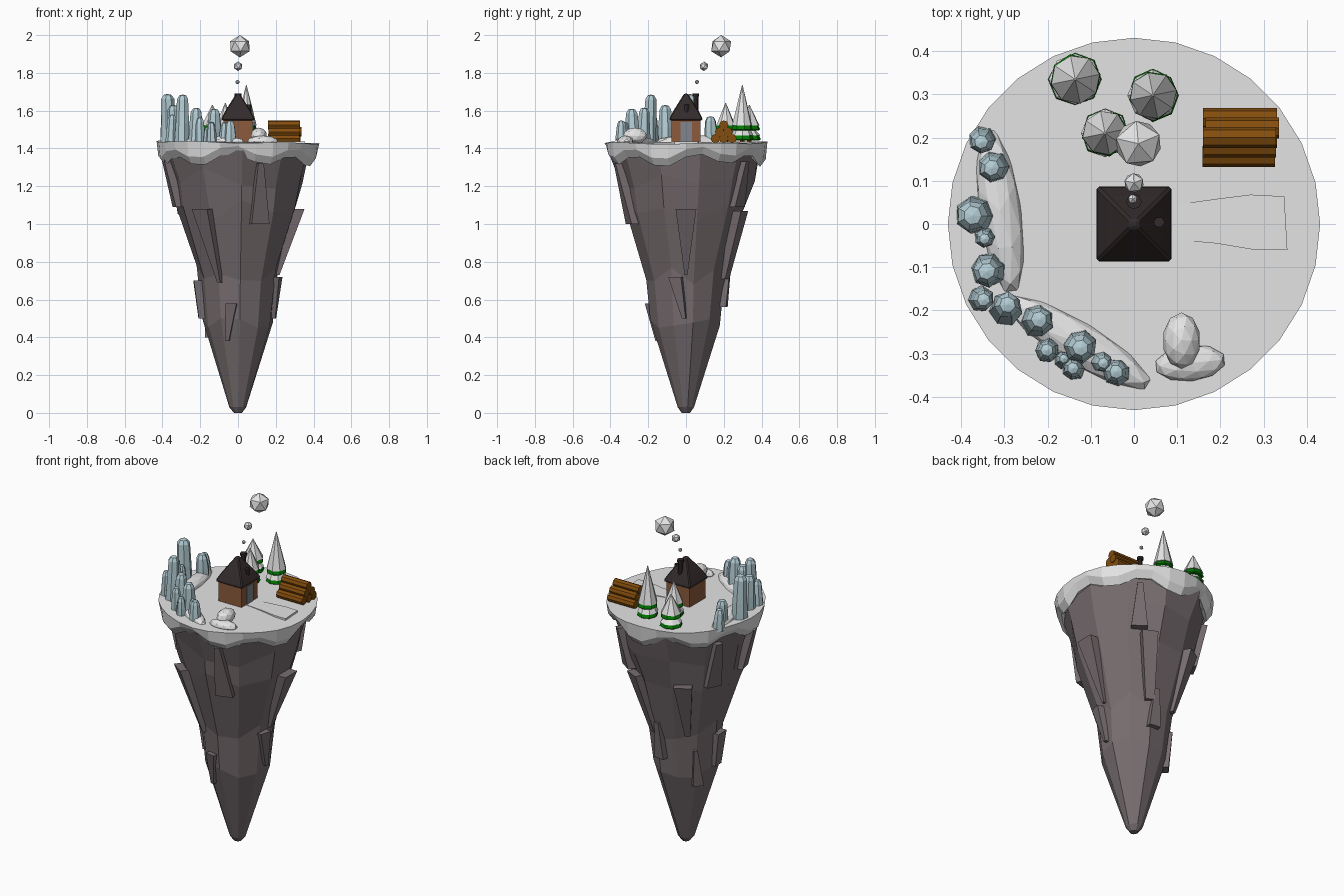
import bpy, bmesh, math, random
from mathutils import Vector, Matrix

if "Cube" in bpy.data.objects:
    bpy.data.objects.remove(bpy.data.objects["Cube"])

random.seed(4)
TOP = 1.43  # height of the snowy ground


def material(name, r, g, b):
    m = bpy.data.materials.new(name)
    m.diffuse_color = (r, g, b, 1)
    m.use_nodes = True
    m.node_tree.nodes["Principled BSDF"].inputs["Base Color"].default_value = m.diffuse_color
    return m


SNOW = material("snow", .78, .78, .78)
ROCK = material("rock", .185, .153, .16)
ICE = material("ice", .46, .62, .67)
ROOF = material("dark roof", .034, .024, .024)
WALL = material("wall brown", .265, .105, .045)
LOG = material("log brown", .23, .075, .004)
GREEN = material("pine green", 0, .2, 0)
DOOR = material("door grey", .22, .24, .27)


def finish(name, bm, mat):
    bmesh.ops.recalc_face_normals(bm, faces=bm.faces)
    me = bpy.data.meshes.new(name)
    bm.to_mesh(me)
    bm.free()
    me.materials.append(mat)
    ob = bpy.data.objects.new(name, me)
    bpy.context.collection.objects.link(ob)
    return ob


def loft(name, rings, mat, cap=True):
    """Skin a list of equal-length point rings."""
    bm = bmesh.new()
    vs = [[bm.verts.new(p) for p in ring] for ring in rings]
    n = len(vs[0])
    for a, b in zip(vs, vs[1:]):
        for i in range(n):
            bm.faces.new((a[i], a[(i + 1) % n], b[(i + 1) % n], b[i]))
    if cap:
        bm.faces.new(vs[0])
        bm.faces.new(vs[-1])
    return finish(name, bm, mat)


def lathe(name, profile, sides, loc, mat, turn=0.0, lean=(0, 0), jitter=0.0):
    rings = []
    for r, z in profile:
        ring = []
        for i in range(sides):
            a = turn + math.tau * i / sides
            q = r * (1 + random.uniform(-jitter, jitter))
            ring.append((loc[0] + q * math.cos(a) + lean[0] * z,
                         loc[1] + q * math.sin(a) + lean[1] * z, loc[2] + z))
        rings.append(ring)
    return loft(name, rings, mat)


def box(name, x, y, z, mat):
    rings = [[(x[0], y[0], h), (x[1], y[0], h), (x[1], y[1], h), (x[0], y[1], h)] for h in z]
    return loft(name, rings, mat)


def blob(name, loc, size, mat, turn=0.0, sub=1):
    bm = bmesh.new()
    bmesh.ops.create_icosphere(bm, subdivisions=sub, radius=1)
    m = Matrix.Translation(loc) @ Matrix.Rotation(turn, 4, 'Z') @ Matrix.Diagonal((*size, 1))
    bmesh.ops.transform(bm, matrix=m, verts=bm.verts)
    return finish(name, bm, mat)


# Hanging rock cone with uneven facets
PROFILE = [(.022, 0), (.045, .03), (.18, .45), (.208, .72), (.31, 1.07), (.365, 1.24), (.40, 1.39)]


def rock_radius(z):
    for (r0, z0), (r1, z1) in zip(PROFILE, PROFILE[1:]):
        if z <= z1:
            return r0 + (r1 - r0) * (z - z0) / (z1 - z0)
    return PROFILE[-1][0]


rings = []
for r, z in PROFILE:
    ring = []
    for i in range(11):
        a = .2 + math.tau * i / 11
        zz = z + (random.uniform(-.06, .06) if .2 < z < 1.3 else 0)
        q = rock_radius(zz) * random.uniform(.96, 1.04)
        ring.append((q * math.cos(a), q * math.sin(a), zz))
    rings.append(ring)
loft("rock_cone", rings, ROCK)

# Rock slabs leaning on the cone: angle, bottom z, top z, bottom width, top width, shift
SHARDS = [(-126, .69, 1.08, .02, .10, .03), (-72, 1.0, 1.32, .10, .03, .02),
          (0, .73, 1.08, .015, .11, 0), (-167, 1.09, 1.37, .08, .05, 0),
          (65, .71, 1.07, .05, .09, .03), (-15, .5, .72, .02, .07, .04),
          (82, .56, .78, .07, .03, 0), (182, .5, .70, .06, .08, 0),
          (-100, .38, .58, .02, .06, -.03), (55, 1.09, 1.33, .09, .03, 0),
          (122, .72, 1.06, .03, .10, .02), (152, 1.05, 1.33, .09, .04, 0),
          (140, .4, .62, .06, .02, .02)]
for i, (deg, z0, z1, w0, w1, shift) in enumerate(SHARDS):
    a = math.radians(deg)
    out = Vector((math.cos(a), math.sin(a), 0))
    side = Vector((-out.y, out.x, 0))
    rings = []
    for z, w, s in ((z0, w0, shift), (z1, w1, 0)):
        c = out * rock_radius(z) + Vector((0, 0, z))
        rings.append([c + out * d + side * (k * w / 2 + s)
                      for d, k in ((-.05, -1), (.004 + w * .32, -1), (.004 + w * .32, 1), (-.05, 1))])
    loft("rock_slab_%d" % i, rings, ROCK)

# Snow cap with a wavy lower edge
N = 28
cap = [[], [], [], []]
for i in range(N):
    a = math.tau * i / N
    c, s = math.cos(a), math.sin(a)
    drip = 1.338 + .03 * math.sin(7 * a + .6) + .01 * math.sin(3 * a)
    for ring, (r, z) in zip(cap, ((.35, 1.375), (.392, drip), (.422, drip + .04),
                                  (.431, TOP + .002 - .006 * c + .004 * math.sin(5 * a)))):
        ring.append((r * c, r * s, z))
loft("snow_cap", cap, SNOW)

# Hut: walls, roof, door, chimney
box("hut_walls", (-.076, .076), (-.076, .076), (TOP - .01, 1.56), WALL)
R2 = math.sqrt(2)
roof = lathe("hut_roof", [(r * R2, z) for r, z in
             ((.085, 1.548), (.088, 1.558), (.066, 1.6), (.01, 1.69))],
             4, (0, 0, 0), ROOF, turn=math.pi / 4)
bev = roof.modifiers.new("soft_edges", 'BEVEL')
bev.width = .006
bev.segments = 1
box("hut_door", (.074, .081), (-.03, .032), (TOP, 1.54), DOOR)
lathe("chimney", [(.013, 1.58), (.013, 1.675), (.018, 1.676), (.018, 1.692)], 8, (0, .052, 0), ROOF)
lathe("roof_vent", [(.013, 1.58), (.013, 1.632)], 6, (.058, .004, 0), ROOF)

# Smoke puffs
for i, (x, y, z, r) in enumerate(((.01, .186, 1.941, .059), (0, .095, 1.835, .025), (-.003, .058, 1.752, .012))):
    blob("smoke_puff_%d" % i, (x, y, z), (r, r, r), SNOW, turn=.4)

# Pine trees: jagged green skirts under wide snowy cones
for i, (x, y, r, h) in enumerate(((-.136, .335, .062, .2), (.044, .298, .06, .305), (-.067, .21, .057, .21))):
    lathe("tree_trunk_%d" % i, [(.014, -.005), (.014, .04)], 6, (x, y, TOP), LOG)
    for t, (z, k, top) in enumerate(((.012, 1, .5), (.065, .94, 1))):
        ztop = h * top
        q = r * k
        lathe("tree_green_%d_%d" % (i, t), [(q * .85, z), (q * .99, z + .006), (q * .85, z + .028), (.004, ztop - .014)],
              8, (x, y, TOP), GREEN, turn=.2 * t, jitter=.04)
        lathe("tree_snow_%d_%d" % (i, t), [(q * .8, z + .026), (q * .97, z + .026), (.002, ztop)],
              8, (x, y, TOP), SNOW, turn=.2 * t, jitter=.03)

# Log pile
k = 0
for row in range(3):
    for j in range(3 - row):
        y = .2 + (j - (2 - row) / 2) * .044
        z = TOP + .022 + row * .036
        x0, x1 = .163 + random.uniform(-.006, .006), .33 + random.uniform(-.006, .006)
        ring = [(y + .0245 * math.cos(math.tau * a / 8), z + .0245 * math.sin(math.tau * a / 8)) for a in range(8)]
        loft("log_%d" % k, [[(x, p, q) for p, q in ring] for x in (x0, x1)], LOG)
        k += 1

# Trodden path from the door
path = [(.075, -.035), (.19, -.045), (.28, -.06), (.355, -.06), (.348, .064), (.27, .068), (.19, .058), (.075, .042)]
loft("path", [[(x, y, z) for x, y in path] for z in (TOP - .01, TOP + .006)], SNOW)

# Snowy boulders
blob("boulder_tall", (.11, -.27, 1.467), (.044, .065, .043), SNOW, sub=2)
blob("boulder_wide", (.13, -.322, 1.438), (.083, .042, .03), SNOW, turn=.1, sub=2)

# Snow drifts behind the ice
blob("drift_left", (-.31, .03, TOP), (.2, .05, .042), SNOW, turn=math.radians(98), sub=2)
blob("drift_front", (-.13, -.275, TOP), (.2, .05, .04), SNOW, turn=math.radians(-31), sub=2)

# Ice pillars: x, y, radius, height
PILLARS = [(-.35, .195, .031, .115), (-.325, .133, .036, .14), (-.367, .02, .043, .258),
           (-.345, -.03, .024, .13), (-.337, -.106, .039, .2), (-.355, -.173, .029, .15),
           (-.296, -.197, .037, .255), (-.224, -.226, .037, .185), (-.2, -.293, .028, .135),
           (-.125, -.282, .038, .18), (-.14, -.335, .026, .11), (-.076, -.318, .025, .11),
           (-.04, -.343, .031, .118), (-.165, -.315, .02, .085)]
for i, (x, y, r, h) in enumerate(PILLARS):
    lathe("ice_pillar_%d" % i,
          [(r * 1.06, -.01), (r * .97, h * .4), (r * .8, h - .025), (r * .5, h - .004), (r * .05, h)],
          7, (x, y, TOP), ICE, turn=random.uniform(0, 1),
          lean=(random.uniform(-.05, .05), random.uniform(-.05, .05)), jitter=.07)
